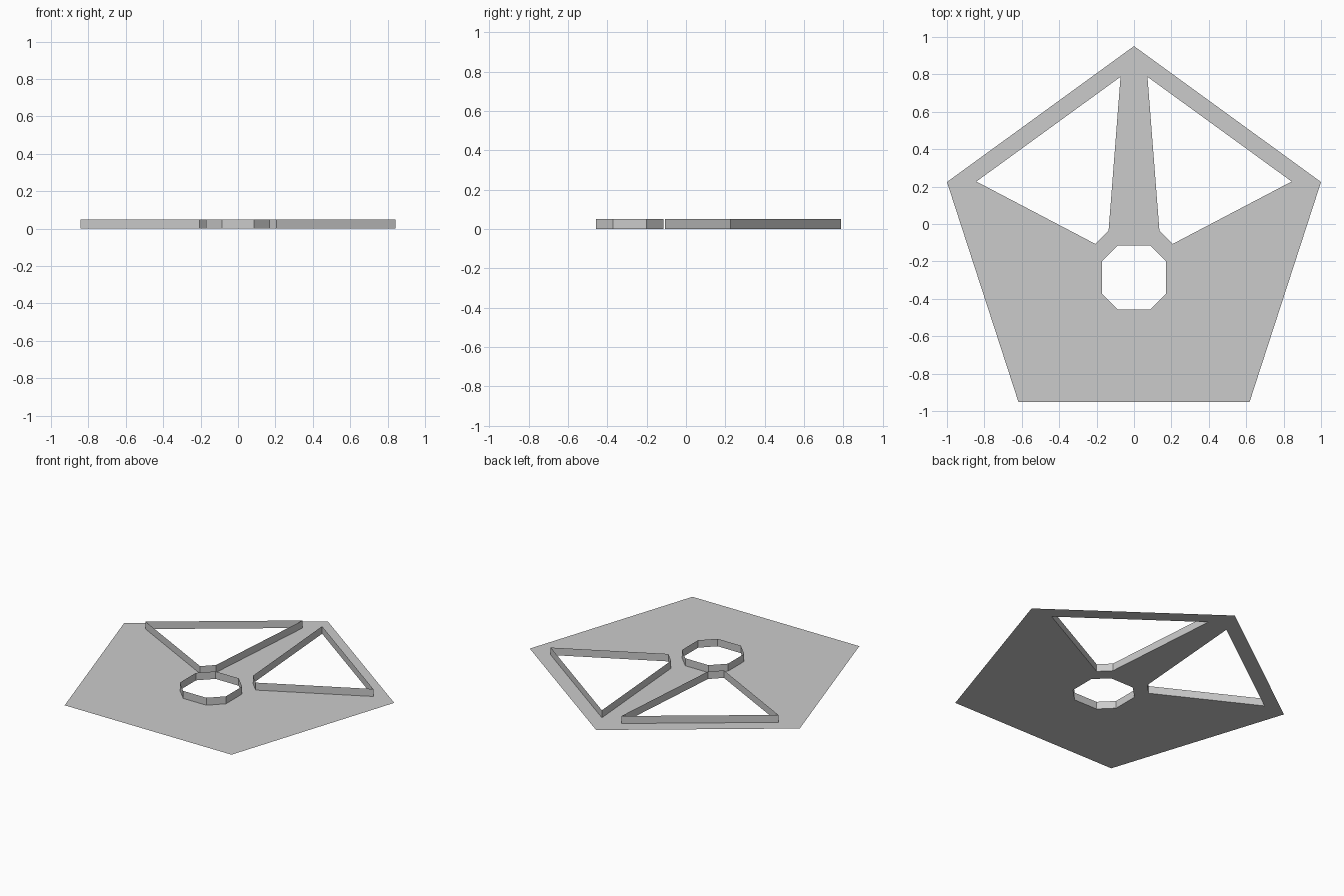
import bpy, bmesh, math
from mathutils import Vector

cube = bpy.data.objects.get("Cube")
if cube:
    bpy.data.objects.remove(cube, do_unlink=True)

RIM_HEIGHT = 0.05

grey = bpy.data.materials.new("light_grey")
grey.use_nodes = True
grey.diffuse_color = (0.6, 0.6, 0.6, 1)
grey.node_tree.nodes["Principled BSDF"].inputs["Base Color"].default_value = (0.6, 0.6, 0.6, 1)


def finish(bm, name):
    mesh = bpy.data.meshes.new(name)
    bm.to_mesh(mesh)
    bm.free()
    mesh.materials.append(grey)
    obj = bpy.data.objects.new(name, mesh)
    bpy.context.collection.objects.link(obj)


def add_loop(bm, outline):
    verts = [bm.verts.new((x, y, 0)) for x, y in outline]
    return [bm.edges.new((v, verts[i - 1])) for i, v in enumerate(verts)]


# Outlines: regular pentagon, two mirrored windows, chamfered square hole
radius = 1 / math.sin(math.radians(72))
shift = math.cos(math.radians(18)) - radius
pentagon = [(radius * math.sin(math.tau * i / 5),
             radius * math.cos(math.tau * i / 5) + shift) for i in range(5)]
left_window = [(0.072, 0.787), (0.843, 0.227), (0.206, -0.107), (0.136, -0.037)]
right_window = [(-x, y) for x, y in left_window]
a, b, cy = 0.171, 0.086, -0.286
centre_hole = [(x, y + cy) for x, y in
               [(a, b), (b, a), (-b, a), (-a, b), (-a, -b), (-b, -a), (b, -a), (a, -b)]]
holes = {"left_window_rim": left_window,
         "right_window_rim": right_window,
         "centre_hole_rim": centre_hole}

# Flat plate with the openings left out
bm = bmesh.new()
edges = add_loop(bm, pentagon)
for outline in holes.values():
    edges += add_loop(bm, outline)
bmesh.ops.triangle_fill(bm, edges=edges, use_beauty=True, normal=Vector((0, 0, 1)))
for face in bm.faces:
    face.normal_update()
    if face.normal.z < 0:
        face.normal_flip()
finish(bm, "base_plate")

# Thin upright rim around each opening
for name, outline in holes.items():
    bm = bmesh.new()
    edges = add_loop(bm, outline)
    wall = bmesh.ops.extrude_edge_only(bm, edges=edges)["geom"]
    bmesh.ops.translate(bm, vec=(0, 0, RIM_HEIGHT),
                        verts=[g for g in wall if isinstance(g, bmesh.types.BMVert)])
    bmesh.ops.recalc_face_normals(bm, faces=bm.faces)
    finish(bm, name)
